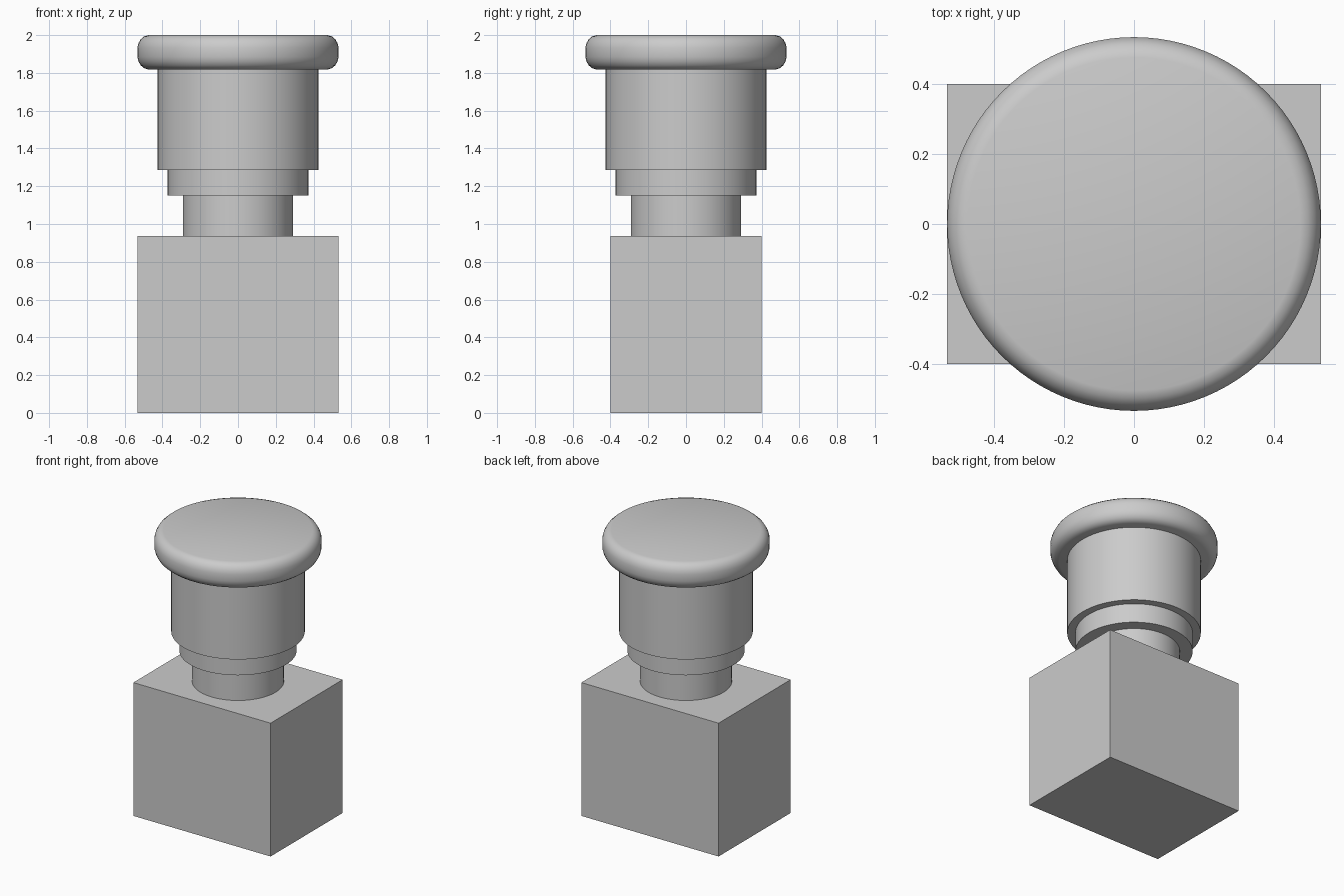
import bpy, bmesh, math

cube = bpy.data.objects.get("Cube")
if cube:
    bpy.data.objects.remove(cube, do_unlink=True)

SEGMENTS = 96

grey = bpy.data.materials.new("plain grey")
grey.use_nodes = True
colour = (0.6, 0.6, 0.6, 1.0)
grey.diffuse_color = colour
grey.node_tree.nodes["Principled BSDF"].inputs["Base Color"].default_value = colour


def finish(name, bm, smooth_angle=None):
    """Turn a bmesh into a named, coloured object."""
    bmesh.ops.recalc_face_normals(bm, faces=bm.faces)
    mesh = bpy.data.meshes.new(name)
    bm.to_mesh(mesh)
    bm.free()
    mesh.materials.append(grey)
    obj = bpy.data.objects.new(name, mesh)
    bpy.context.collection.objects.link(obj)
    if smooth_angle:
        bpy.ops.object.select_all(action='DESELECT')
        obj.select_set(True)
        bpy.context.view_layer.objects.active = obj
        bpy.ops.object.shade_smooth_by_angle(angle=math.radians(smooth_angle))
    return obj


def lathe(name, profile):
    """Closed round part from (radius, height) points, bottom to top."""
    bm = bmesh.new()
    rings = []
    for r, z in profile:
        rings.append([bm.verts.new((r * math.cos(a), r * math.sin(a), z))
                      for a in (2 * math.pi * i / SEGMENTS for i in range(SEGMENTS))])
    for low, high in zip(rings, rings[1:]):
        for i in range(SEGMENTS):
            j = (i + 1) % SEGMENTS
            bm.faces.new((low[i], low[j], high[j], high[i]))
    bm.faces.new(rings[0][::-1])
    bm.faces.new(rings[-1])
    return finish(name, bm, 35)


# Rectangular base block
bm = bmesh.new()
bmesh.ops.create_cube(bm, size=1)
for v in bm.verts:
    v.co = (v.co.x * 1.066, v.co.y * 0.8, (v.co.z + 0.5) * 0.936)
finish("base_block", bm)

# Stepped round stem
for name, radius, bottom, top in (("neck", 0.292, 0.936, 1.151),
                                  ("collar", 0.373, 1.151, 1.286),
                                  ("body", 0.425, 1.286, 1.82)):
    lathe(name, [(radius, bottom), (radius, top)])

# Push cap with rounded rims
lower_rim = [(0.475, 1.818), (0.497, 1.825), (0.515, 1.84), (0.527, 1.861), (0.533, 1.885)]
upper_rim = [(r, 3.818 - z) for r, z in reversed(lower_rim)]
lathe("cap", lower_rim + upper_rim)
